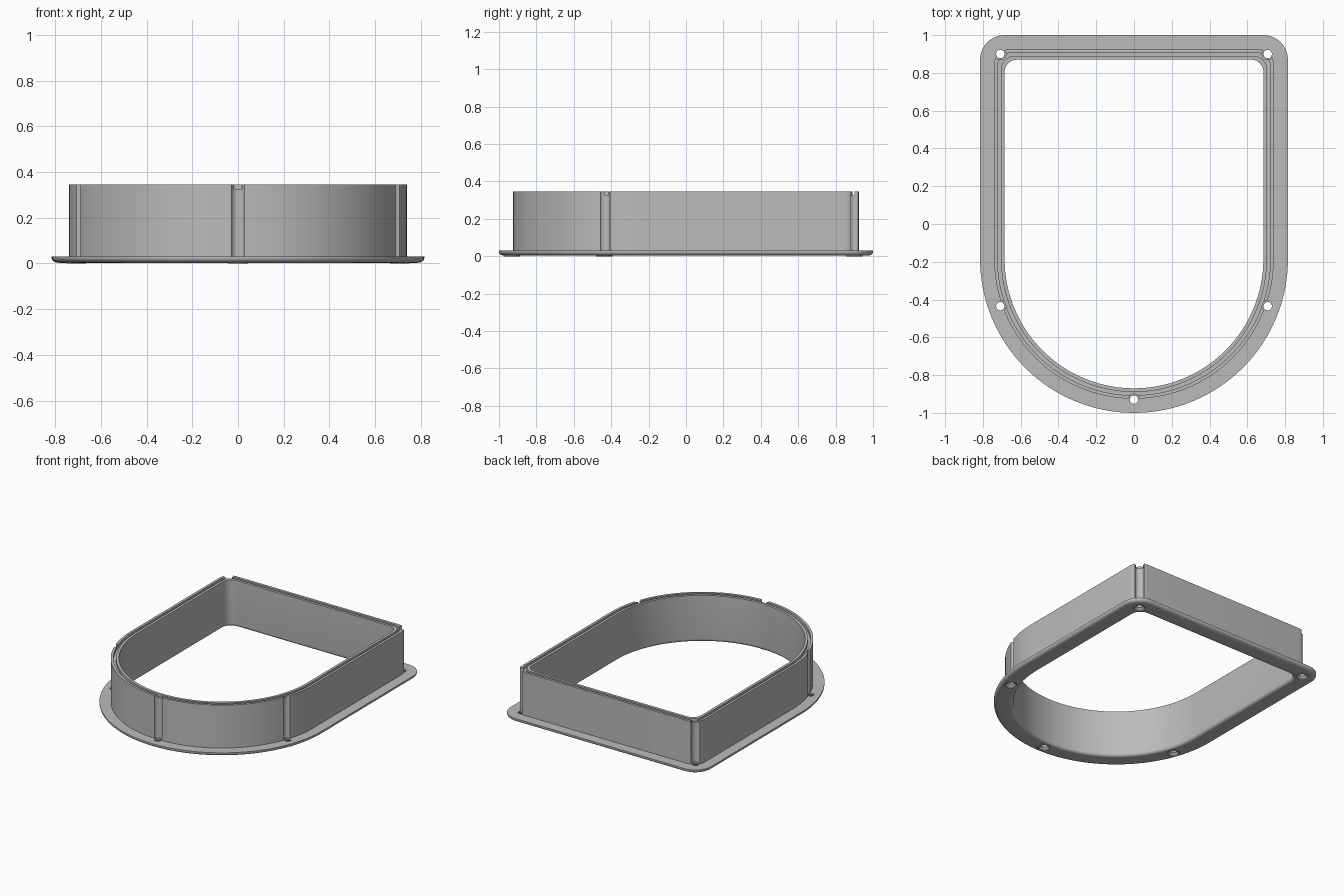
import bpy, bmesh
from math import sin, cos, pi, radians

cube = bpy.data.objects.get("Cube")
if cube:
    bpy.data.objects.remove(cube, do_unlink=True)

# Material
grey = bpy.data.materials.new("grey plastic")
grey.use_nodes = True
colour = (0.5, 0.5, 0.5, 1)
grey.diffuse_color = colour
grey.node_tree.nodes["Principled BSDF"].inputs["Base Color"].default_value = colour

ARC_Y = -0.185      # centre of the rounded front
HOLES = [(0.708, 0.90), (-0.708, 0.90), (0.708, -0.435), (-0.708, -0.435), (0, -0.93)]


def outline(half, corner):
    """Arch shape: half circle at the front, rounded corners at the back."""
    pts = [(half * cos(a), ARC_Y + half * sin(a))
           for a in (pi + pi * i / 64 for i in range(65))]
    back = half - ARC_Y
    for side, start in ((1, 0), (-1, pi / 2)):
        cx, cy = side * (half - corner), back - corner
        for i in range(11):
            a = start + pi / 2 * i / 10
            pts.append((cx + corner * cos(a), cy + corner * sin(a)))
    return pts


def make_object(name, bm):
    bmesh.ops.recalc_face_normals(bm, faces=bm.faces)
    mesh = bpy.data.meshes.new(name)
    bm.to_mesh(mesh)
    bm.free()
    mesh.materials.append(grey)
    obj = bpy.data.objects.new(name, mesh)
    bpy.context.collection.objects.link(obj)
    return obj


def skin(bm, rings, closed):
    """Join rings of vertices; close the section or cap both ends."""
    n = len(rings[0])
    pairs = list(zip(rings, rings[1:])) + ([(rings[-1], rings[0])] if closed else [])
    for a, b in pairs:
        for i in range(n):
            j = (i + 1) % n
            bm.faces.new((a[i], a[j], b[j], b[i]))
    if not closed:
        bm.faces.new(rings[0])
        bm.faces.new(rings[-1])


def lathe(name, x, y, profile, closed):
    bm = bmesh.new()
    rings = [[bm.verts.new((x + r * cos(2 * pi * i / 32), y + r * sin(2 * pi * i / 32), z))
              for i in range(32)] for r, z in profile]
    skin(bm, rings, closed)
    return make_object(name, bm)


# Section of the frame: half width, height, back corner radius
BASE, TOP, DEPTH = 0.003, 0.345, 0.325
section = [(0.685 + 0.022 * (1 - cos(a)), 0.025 - 0.022 * sin(a), 0.065 + 0.022 * (1 - cos(a)))
           for a in (pi / 2 * i / 6 for i in range(7))]
section += [(0.785 + 0.03 * sin(a), 0.023 - 0.02 * cos(a), 0.10 + 0.03 * sin(a))
            for a in (pi / 2 * i / 6 for i in range(7))]
section += [(0.815, 0.03, 0.13), (0.74, 0.03, 0.08), (0.74, TOP, 0.08),
            (0.722, TOP, 0.075), (0.722, DEPTH, 0.075),
            (0.704, DEPTH, 0.07), (0.704, TOP, 0.07), (0.685, TOP, 0.065)]
bm = bmesh.new()
skin(bm, [[bm.verts.new((x, y, z)) for x, y in outline(h, c)] for h, z, c in section], True)
frame = make_object("door_frame", bm)

# Countersunk screw holes with clearance notches up the wall
for x, y in HOLES:
    cutter = lathe("screw_cutter", x, y,
                   [(0.038, -0.02), (0.038, 0.006), (0.022, 0.02),
                    (0.022, 0.0305), (0.03, 0.0305), (0.03, 0.4)], False)
    cutter.hide_render = True
    mod = frame.modifiers.new("screw hole", 'BOOLEAN')
    mod.operation, mod.solver, mod.object = 'DIFFERENCE', 'EXACT', cutter
    bpy.context.view_layer.objects.active = frame
    bpy.ops.object.modifier_apply(modifier=mod.name)
    bpy.data.objects.remove(cutter, do_unlink=True)

# Thin raised rims under the screw holes
parts = [frame]
for x, y in HOLES:
    parts.append(lathe("screw_rim", x, y,
                       [(0.038, 0), (0.043, 0), (0.043, 0.005), (0.038, 0.005)], True))

# Smooth shading with sharp edges
bpy.ops.object.select_all(action='DESELECT')
for obj in parts:
    obj.select_set(True)
bpy.context.view_layer.objects.active = frame
bpy.ops.object.shade_smooth_by_angle(angle=radians(30))
